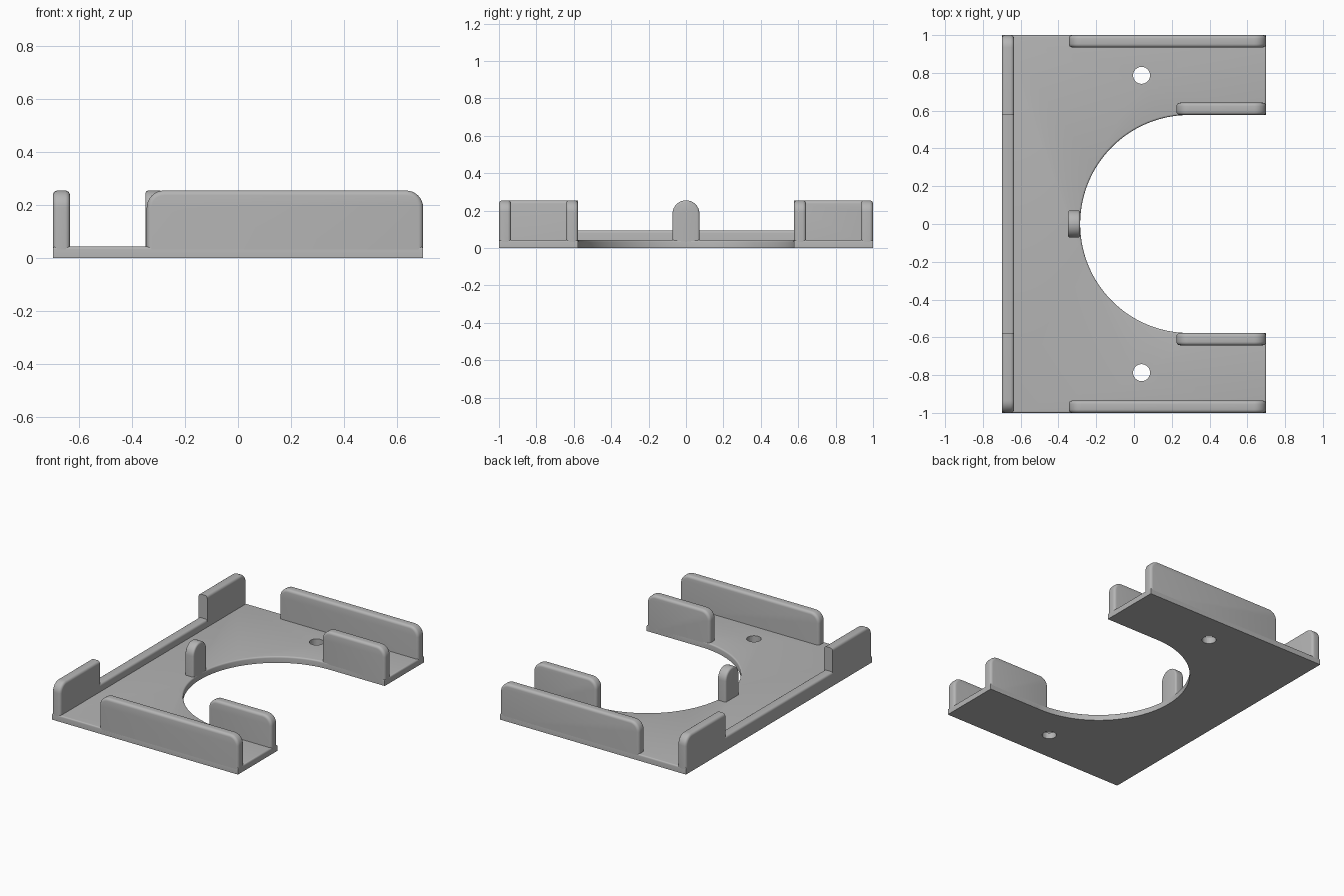
import bpy
import bmesh
from math import radians, sin, cos
from mathutils import Vector

default = bpy.data.objects.get("Cube")
if default:
    bpy.data.objects.remove(default, do_unlink=True)

grey = bpy.data.materials.new("plain grey")
grey.use_nodes = True
colour = (0.46, 0.46, 0.46, 1)
grey.diffuse_color = colour
grey.node_tree.nodes["Principled BSDF"].inputs["Base Color"].default_value = colour

X, Y = 0.7, 1.0          # half sizes of the plate
FLOOR = 0.043            # plate thickness
TOP = 0.255              # wall height
THICK = 0.065            # wall thickness
GAP = 0.577              # half width of the round opening
FILLET = 0.018


def arc(cx, cy, r, start, end, steps):
    angles = [radians(start + (end - start) * i / steps) for i in range(steps + 1)]
    return [(cx + r * cos(a), cy + r * sin(a)) for a in angles]


def along_x(u, v, w):
    return Vector((u, w, v))


def along_y(u, v, w):
    return Vector((w, u, v))


def flat(u, v, w):
    return Vector((u, v, w))


def finish(obj):
    bpy.ops.object.select_all(action="DESELECT")
    obj.select_set(True)
    bpy.context.view_layer.objects.active = obj
    bpy.ops.object.shade_smooth_by_angle(angle=radians(35))


def prism(name, outline, place, w0, w1, rounded, fillet=FILLET):
    """Extrude an outline from w0 to w1 and fillet the cap edges that pass the rule."""
    bm = bmesh.new()
    caps = [[bm.verts.new(place(u, v, w)) for u, v in outline] for w in (w0, w1)]
    cap_faces = [bm.faces.new(c) for c in caps]
    n = len(outline)
    for i in range(n):
        j = (i + 1) % n
        bm.faces.new((caps[0][i], caps[0][j], caps[1][j], caps[1][i]))
    bmesh.ops.recalc_face_normals(bm, faces=bm.faces)
    edges = [e for f in cap_faces for e in f.edges
             if rounded((e.verts[0].co + e.verts[1].co) / 2)]
    bmesh.ops.bevel(bm, geom=edges, offset=fillet, segments=4, profile=0.5, affect="EDGES")
    mesh = bpy.data.meshes.new(name)
    bm.to_mesh(mesh)
    bm.free()
    mesh.materials.append(grey)
    obj = bpy.data.objects.new(name, mesh)
    bpy.context.collection.objects.link(obj)
    finish(obj)
    return obj


def wall_outline(a, b, r=0.065):
    """Upright plate with both upper corners rounded."""
    return ([(a, 0), (b, 0)] + arc(b - r, TOP - r, r, 0, 90, 8)
            + arc(a + r, TOP - r, r, 90, 180, 8))


def above_ground(m):
    return m.z > 0.001


# Base plate with the round opening
base_outline = ([(-X, -Y), (X, -Y), (X, -GAP)]
                + arc(-0.285 + GAP, 0, GAP, 270, 90, 64)
                + [(X, GAP), (X, Y), (-X, Y)])
base = prism("base_plate", base_outline, flat, 0, FLOOR, above_ground, 0.01)

# Screw holes
for side in (-1, 1):
    bpy.ops.mesh.primitive_cylinder_add(vertices=32, radius=0.045, depth=0.3,
                                        location=(0.04, side * 0.787, 0))
    cutter = bpy.context.object
    cutter.hide_render = True
    cut = base.modifiers.new("screw_hole", "BOOLEAN")
    cut.operation = "DIFFERENCE"
    cut.solver = "EXACT"
    cut.object = cutter
    bpy.context.view_layer.objects.active = base
    bpy.ops.object.modifier_apply(modifier=cut.name)
    bpy.data.objects.remove(cutter, do_unlink=True)
finish(base)

# Side walls, inner walls and corner posts, mirrored front to back
for side, label in ((-1, "front"), (1, "back")):
    prism(label + "_outer_wall", wall_outline(-0.345, X), along_x,
          side * (Y - THICK), side * Y, above_ground)
    prism(label + "_inner_wall", wall_outline(0.225, X), along_x,
          side * GAP, side * (GAP + THICK), above_ground)
    r = 0.065
    post = [(GAP, 0), (Y, 0)] + arc(Y - r, TOP - r, r, 0, 90, 8) + [(GAP, TOP)]
    prism(label + "_corner_post", [(side * u, v) for u, v in post], along_y,
          -X, -X + THICK, lambda m: above_ground(m) and abs(m.y) > GAP + 0.001)

# Low lip between the corner posts
lip = [(-GAP, 0), (GAP, 0), (GAP, 0.095), (-GAP, 0.095)]
prism("low_lip", lip, along_y, -X, -X + THICK, lambda m: m.z > 0.09, 0.015)

# Round-topped tab at the edge of the opening
prism("centre_tab", wall_outline(-0.072, 0.072, 0.0715), along_y,
      -0.35, -0.285, above_ground, 0.012)
